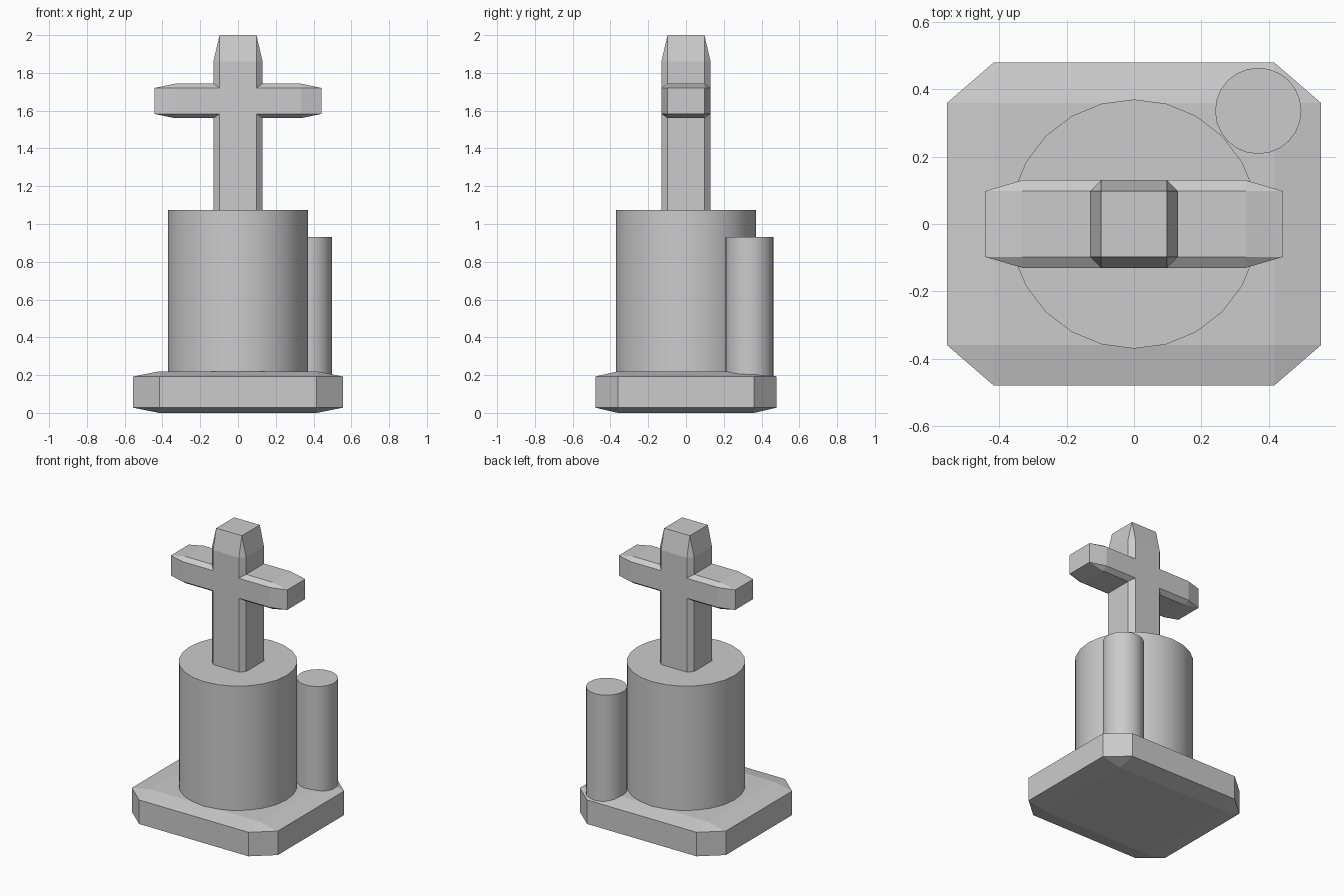
import bpy, bmesh
from mathutils import Matrix

if "Cube" in bpy.data.objects:
    bpy.data.objects.remove(bpy.data.objects["Cube"])


def add_object(name, bm):
    mesh = bpy.data.meshes.new(name)
    bm.to_mesh(mesh)
    bm.free()
    ob = bpy.data.objects.new(name, mesh)
    bpy.context.collection.objects.link(ob)
    return ob


def chamfered_box(name, width, depth, z0, z1):
    # unit cube is chamfered first, then stretched, so chamfers stretch too
    bm = bmesh.new()
    bmesh.ops.create_cube(bm, size=1)
    bmesh.ops.bevel(bm, geom=bm.edges[:], offset=0.125, offset_type='OFFSET',
                    segments=1, profile=0.5, affect='EDGES')
    bmesh.ops.transform(bm, verts=bm.verts[:], matrix=Matrix.Translation((0, 0, (z0 + z1) / 2))
                        @ Matrix.Diagonal((width, depth, z1 - z0, 1)))
    return add_object(name, bm)


def post(name, x, y, radius, z0, z1, sides):
    bm = bmesh.new()
    bmesh.ops.create_cone(bm, cap_ends=True, segments=sides, radius1=radius, radius2=radius,
                          depth=z1 - z0, matrix=Matrix.Translation((x, y, (z0 + z1) / 2)))
    ob = add_object(name, bm)
    # smooth sides, flat caps
    for p in ob.data.polygons:
        p.use_smooth = abs(p.normal.z) < 0.5
    for e in ob.data.edges:
        a, b = (ob.data.vertices[i].co.z for i in e.vertices)
        e.use_edge_sharp = abs(a - b) < 1e-4
    return ob


# plinth
chamfered_box("base_slab", 1.11, 0.96, 0.0, 0.22)

# round pedestal and side post
post("pedestal", 0, 0, 0.37, 0.18, 1.075, 24)
post("side_post", 0.369, 0.336, 0.128, 0.18, 0.93, 24)

# cross
chamfered_box("cross_upright", 0.26, 0.26, 0.89, 2.0)
chamfered_box("cross_bar", 0.886, 0.26, 1.56, 1.743)
